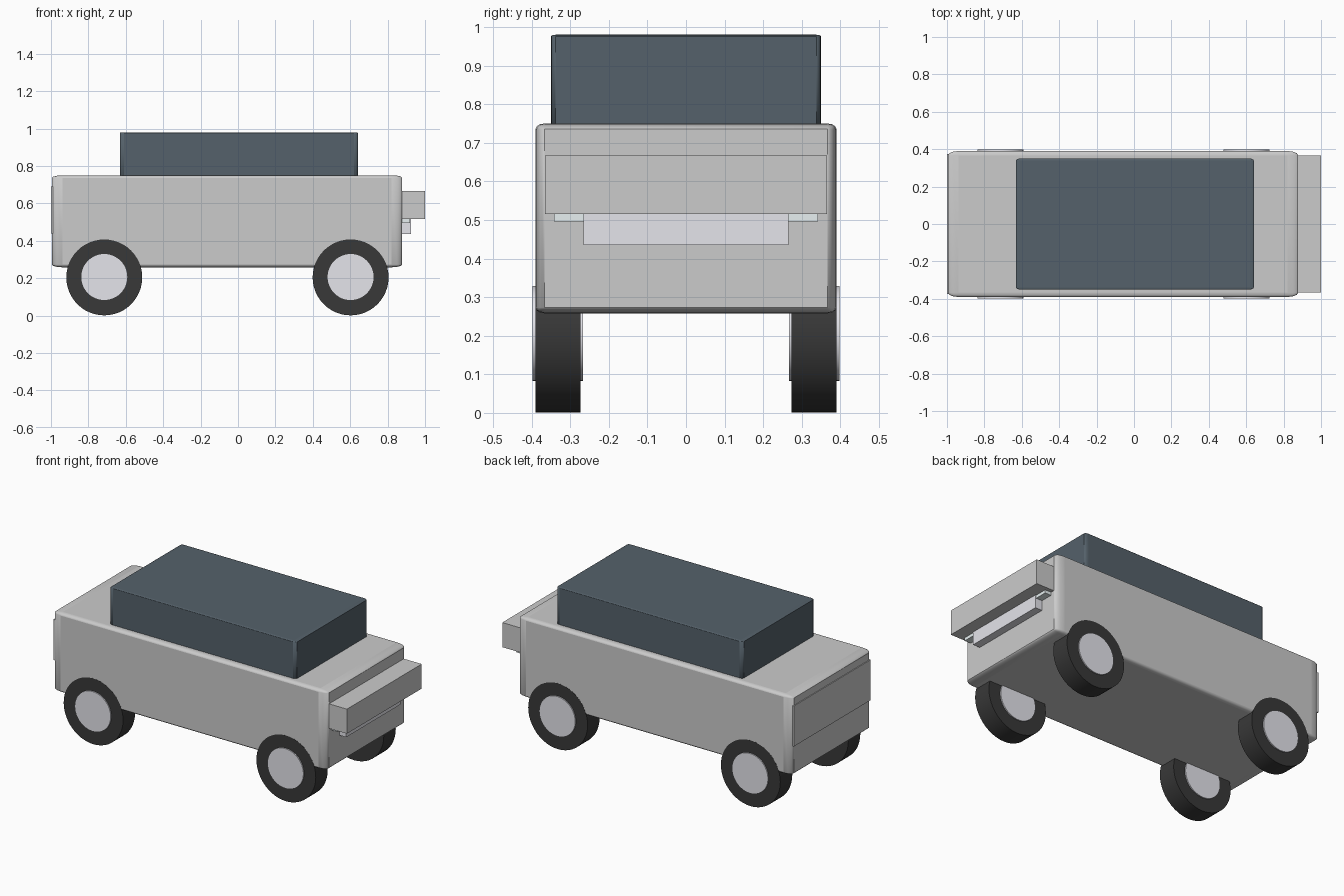
import bpy, math

if "Cube" in bpy.data.objects:
    bpy.data.objects.remove(bpy.data.objects["Cube"])


def material(name, rgb):
    m = bpy.data.materials.new(name)
    m.diffuse_color = (*rgb, 1)
    m.use_nodes = True
    m.node_tree.nodes["Principled BSDF"].inputs["Base Color"].default_value = m.diffuse_color
    return m


GLASS = material("dark_slate", (0.09, 0.12, 0.145))
RUBBER = material("rubber", (0.04, 0.04, 0.04))
METAL = material("metal", (0.78, 0.78, 0.83))
LAMP = material("lamp", (0.8, 0.87, 0.88))


def box(name, x, y, z, mat=None, bevel=0):
    """Box from (min, max) ranges; the bevel is a fraction of each side."""
    ranges = (x, y, z)
    bpy.ops.mesh.primitive_cube_add(size=1, location=[(a + b) / 2 for a, b in ranges])
    ob = bpy.context.object
    ob.name = name
    ob.scale = [b - a for a, b in ranges]
    if mat:
        ob.data.materials.append(mat)
    if bevel:
        mod = ob.modifiers.new("Bevel", 'BEVEL')
        mod.width = bevel
        mod.segments = 3
        bpy.ops.object.shade_smooth_by_angle(angle=math.radians(40))
    return ob


def disc(name, x, y, z, radius, depth, mat):
    """Cylinder with its axle along y."""
    bpy.ops.mesh.primitive_cylinder_add(vertices=48, radius=radius, depth=depth,
                                        location=(x, y, z),
                                        rotation=(math.pi / 2, 0, 0))
    ob = bpy.context.object
    ob.name = name
    ob.data.materials.append(mat)
    bpy.ops.object.shade_smooth_by_angle(angle=math.radians(40))


# Body and cabin
box("body", (-0.995, 0.878), (-0.39, 0.39), (0.258, 0.75), bevel=0.03)
box("cabin", (-0.632, 0.641), (-0.35, 0.35), (0.735, 0.98), GLASS, bevel=0.017)

# Front bumper, plate below it and the lamps tucked behind it
box("front_bumper", (0.86, 1.0), (-0.365, 0.365), (0.515, 0.667))
box("front_plate", (0.86, 0.925), (-0.265, 0.265), (0.435, 0.53), METAL)
for side, label in ((-1, "right"), (1, "left")):
    box(f"headlight_{label}", (0.86, 0.92),
        sorted((side * 0.2, side * 0.342)), (0.496, 0.6), LAMP)

# Tail panel
box("tail_panel", (-1.0, -0.97), (-0.375, 0.375), (0.44, 0.69))

# Wheels: tyre with a hub passing through it
for end, x in (("rear", -0.715), ("front", 0.602)):
    for side, label in ((-1, "right"), (1, "left")):
        disc(f"{end}_{label}_tyre", x, side * 0.332, 0.204, 0.203, 0.117, RUBBER)
        disc(f"{end}_{label}_hub", x, side * 0.332, 0.206, 0.123, 0.131, METAL)
